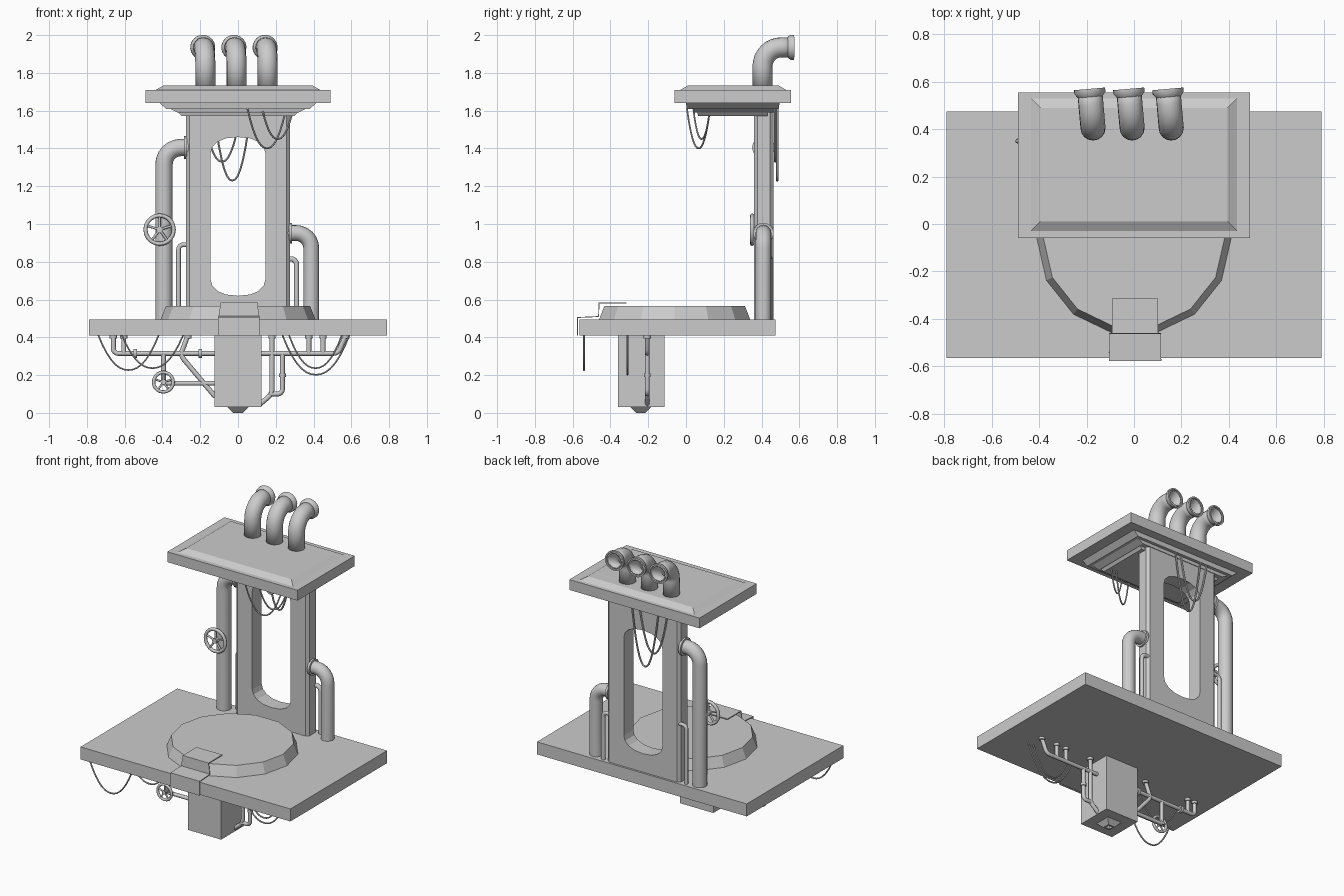
import bpy, bmesh, math
from mathutils import Vector, Matrix

if "Cube" in bpy.data.objects:
    bpy.data.objects.remove(bpy.data.objects["Cube"])


def add_mesh(name, bm):
    bmesh.ops.recalc_face_normals(bm, faces=bm.faces)
    me = bpy.data.meshes.new(name)
    bm.to_mesh(me)
    bm.free()
    ob = bpy.data.objects.new(name, me)
    bpy.context.collection.objects.link(ob)
    return ob


def smooth(ob, deg=50):
    bpy.ops.object.select_all(action='DESELECT')
    ob.select_set(True)
    bpy.context.view_layer.objects.active = ob
    bpy.ops.object.shade_smooth_by_angle(angle=math.radians(deg))


def box(name, x, y, z, top=(0, 0), bottom=(0, 0)):
    """Box from ranges, with optional x/y inset of the top or bottom face."""
    bm = bmesh.new()
    bmesh.ops.create_cube(bm, size=1)
    for v in bm.verts:
        ins = top if v.co.z > 0 else bottom
        sx, sy = (1 if v.co.x > 0 else -1), (1 if v.co.y > 0 else -1)
        v.co = (x[sx > 0] - sx * ins[0], y[sy > 0] - sy * ins[1], z[v.co.z > 0])
    return add_mesh(name, bm)


def lathe(name, profile, sides, loc, direction=(0, 0, 1), phase=0.0, closed=False):
    """Turned part: (radius, height) profile about an axis, capped unless closed."""
    bm = bmesh.new()
    m = Matrix.Translation(loc) @ Vector((0, 0, 1)).rotation_difference(Vector(direction)).to_matrix().to_4x4()
    rings = [[bm.verts.new(m @ Vector((r * math.cos(phase + 2 * math.pi * i / sides),
                                       r * math.sin(phase + 2 * math.pi * i / sides), h)))
              for i in range(sides)] for r, h in profile]
    pairs = list(zip(rings, rings[1:]))
    if closed:
        pairs.append((rings[-1], rings[0]))
    else:
        bm.faces.new(rings[0])
        bm.faces.new(rings[-1])
    for a, b in pairs:
        for i in range(sides):
            j = (i + 1) % sides
            bm.faces.new((a[i], a[j], b[j], b[i]))
    return add_mesh(name, bm)


def rounded(pts, radius, steps=6):
    """Path with its corners replaced by smooth bends."""
    pts = [Vector(p) for p in pts]
    out = [pts[0]]
    for a, b, c in zip(pts, pts[1:], pts[2:]):
        p, q = b + (a - b).normalized() * radius, b + (c - b).normalized() * radius
        w = math.cos((b - a).angle(c - b) / 2)
        for i in range(steps + 1):
            t = i / steps
            k = (1 - t) ** 2, 2 * w * t * (1 - t), t * t
            out.append((p * k[0] + b * k[1] + q * k[2]) / sum(k))
    return out + [pts[-1]]


def tube(name, pts, r, res=2, caps=True):
    cu = bpy.data.curves.new(name, 'CURVE')
    cu.dimensions = '3D'
    cu.bevel_depth, cu.bevel_resolution, cu.use_fill_caps = r, res, caps
    sp = cu.splines.new('POLY')
    sp.points.add(len(pts) - 1)
    for s, p in zip(sp.points, pts):
        s.co = (*p, 1)
    tmp = bpy.data.objects.new(name + "_path", cu)
    bpy.context.collection.objects.link(tmp)
    me = bpy.data.meshes.new_from_object(tmp)
    bpy.data.objects.remove(tmp)
    ob = bpy.data.objects.new(name, me)
    bpy.context.collection.objects.link(ob)
    smooth(ob)
    return ob


def collar(name, loc, direction, r, half):
    smooth(lathe(name, [(r, -half), (r, half)], 16, loc, direction), 40)


def cable(name, a, b, sag, r=0.005):
    a, b = Vector(a), Vector(b)
    pts = []
    for i in range(15):
        t = i / 14
        p = a.lerp(b, t)
        p.z -= sag * (1 - abs(2 * t - 1) ** 2.2)
        pts.append(p)
    tube(name, pts, r, 1)


def handwheel(name, c, R, r, stem):
    c = Vector(c)
    bpy.ops.mesh.primitive_torus_add(location=c, rotation=(math.pi / 2, 0, 0), major_radius=R,
                                     minor_radius=r, major_segments=20, minor_segments=8)
    bpy.context.object.name = name + "_rim"
    smooth(bpy.context.object)
    for i in range(5):
        a = math.pi / 2 + i * 2 * math.pi / 5
        tube(f"{name}_spoke_{i}", [c, c + Vector((math.cos(a), 0, math.sin(a))) * R], r * 0.6)
    smooth(lathe(name + "_stem", [(r * 1.6, -r), (r * 1.6, stem)], 12, c, (0, 1, 0)), 40)


# Base slab and 14-sided round pad
box("base_slab", (-0.79, 0.79), (-0.565, 0.475), (0.41, 0.495))
lathe("round_pad", [(0.41, 0.495), (0.382, 0.565)], 14, (0, -0.06, 0))

# Folded front plate running from the slab edge over the pad
bm = bmesh.new()
rows = [[bm.verts.new((0.005 + s * w, y, z)) for s in (-1, 1)] for y, z, w in
        [(-0.575, 0.41, 0.11), (-0.575, 0.505, 0.11), (-0.463, 0.51, 0.108), (-0.46, 0.582, 0.097), (-0.315, 0.582, 0.097)]]
for a, b in zip(rows, rows[1:]):
    bm.faces.new((a[0], a[1], b[1], b[0]))
plate = add_mesh("front_plate", bm)
mod = plate.modifiers.new("thickness", 'SOLIDIFY')
mod.thickness, mod.offset = 0.006, 0

# Hanging box with hollow square nozzle
box("lower_box", (-0.125, 0.125), (-0.36, -0.115), (0.03, 0.41))
lathe("lower_nozzle", [(0.078, 0.03), (0.035, 0), (0.022, 0), (0.022, 0.025)], 4, (0, -0.24, 0), phase=math.pi / 4)

# Column with chamfered corners and a rounded opening
column = box("column", (-0.275, 0.275), (0.36, 0.462), (0.495, 1.6))
bm = bmesh.new()
bm.from_mesh(column.data)
ups = [e for e in bm.edges if abs(e.verts[0].co.z - e.verts[1].co.z) > 0.5]
bmesh.ops.bevel(bm, geom=ups, offset=0.018, segments=1, affect='EDGES')
bm.to_mesh(column.data)
bm.free()
outline = []
for cz, s in ((1.375, 0), (0.705, math.pi)):
    for i in range(9):
        a = s + math.pi * i / 8
        outline.append((0.145 * math.copysign(abs(math.cos(a)) ** 0.85, math.cos(a)), cz + 0.085 * math.sin(a)))
bm = bmesh.new()
f = bm.faces.new([bm.verts.new((x, 0.2, z)) for x, z in outline])
ext = bmesh.ops.extrude_face_region(bm, geom=[f])
bmesh.ops.translate(bm, vec=(0, 0.4, 0), verts=[v for v in ext['geom'] if isinstance(v, bmesh.types.BMVert)])
cutter = add_mesh("opening_cutter", bm)
cutter.hide_render = True
mod = column.modifiers.new("opening", 'BOOLEAN')
mod.operation, mod.object, mod.solver = 'DIFFERENCE', cutter, 'EXACT'
bpy.context.view_layer.objects.active = column
bpy.ops.object.modifier_apply(modifier=mod.name)
bpy.data.objects.remove(cutter)

# Roof slab, bevelled top and stepped underside
box("roof_slab", (-0.49, 0.49), (-0.06, 0.555), (1.64, 1.71))
box("roof_top", (-0.435, 0.435), (-0.03, 0.53), (1.71, 1.733), top=(0.04, 0.04))
box("roof_step_1", (-0.415, 0.415), (0, 0.495), (1.61, 1.64), bottom=(0.035, 0.004))
box("roof_step_2", (-0.36, 0.36), (0.035, 0.47), (1.59, 1.61), bottom=(0.04, 0.004))
box("roof_step_3", (-0.315, 0.315), (0.06, 0.435), (1.573, 1.59), bottom=(0.015, 0.004))

# Three open chimneys bending backwards
for i, x in enumerate((-0.173, -0.008, 0.157)):
    end = Vector((x - 0.014, 0.565, 1.935))
    ob = tube(f"chimney_{i}", rounded([(x, 0.405, 1.71), (x, 0.405, 1.935), end], 0.1, 8), 0.053, 6, False)
    mod = ob.modifiers.new("wall", 'SOLIDIFY')
    mod.thickness, mod.offset = 0.007, -1
    smooth(lathe(f"chimney_lip_{i}", [(0.052, -0.03), (0.066, -0.012), (0.066, 0.005), (0.056, 0.005), (0.046, -0.03)],
                 20, end, (-0.087, 1, 0), closed=True), 40)

# Side pipes running into the column
for name, x, y, z, s, r, bend in (("left_pipe", -0.392, 0.41, 1.405, -1, 0.046, 0.09),
                                  ("right_pipe", 0.388, 0.41, 0.952, 1, 0.042, 0.08),
                                  ("left_small_pipe", -0.315, 0.445, 0.89, -1, 0.012, 0.025),
                                  ("right_small_pipe", 0.31, 0.445, 0.815, 1, 0.014, 0.03)):
    tube(name, rounded([(x, y, 0.495), (x, y, z), (s * 0.26, y, z)], bend), r, 6 if r > 0.02 else 2)
    if r > 0.02:
        collar(name + "_flange", (s * 0.278, y, z), (1, 0, 0), r * 1.3, 0.008)
handwheel("upper_wheel", (-0.415, 0.35, 0.97), 0.075, 0.011, 0.05)

# Pipework under the slab
Y = -0.205
PR = 0.013
runs = {
    "manifold_left": [(-0.66, 0.41), (-0.66, 0.315), (-0.12, 0.315)],
    "manifold_right": [(0.12, 0.315), (0.53, 0.315), (0.57, 0.41)],
    "drop_left": [(-0.605, 0.41), (-0.605, 0.315)],
    "drop_right_a": [(0.375, 0.41), (0.375, 0.315)],
    "drop_right_b": [(0.45, 0.41), (0.45, 0.315)],
    "valve_drop": [(-0.395, 0.315), (-0.395, 0.165)],
    "valve_run": [(-0.395, 0.157), (-0.12, 0.157)],
    "slanted_pipe": [(-0.265, 0.41), (-0.305, 0.305), (-0.12, 0.085)],
    "outlet_pipe": [(0.18, 0.41), (0.18, 0.1), (0.115, 0.045)],
    "return_pipe": [(0.235, 0.315), (0.235, 0.1), (0.165, 0.1)],
}
for name, pts in runs.items():
    pts = [(x, Y, z) for x, z in pts]
    tube(name, rounded(pts, 0.025, 4), PR)
    for p in (pts[0], pts[-1]):
        if p[2] == 0.41:
            collar(name + "_flange", (p[0], Y, 0.402), (0, 0, 1), 0.019, 0.008)
for i, (x, z, d) in enumerate(((-0.545, 0.315, (1, 0, 0)), (-0.2, 0.315, (1, 0, 0)), (0.235, 0.2, (0, 0, 1)))):
    collar(f"pipe_joint_{i}", (x, Y, z), d, 0.024 if i < 2 else 0.018, 0.009)
handwheel("lower_wheel", (-0.395, Y - 0.02, 0.163), 0.052, 0.009, 0.03)

# Hanging cables under the slab and roof, and behind the column
cable("slab_cable_a", (-0.74, -0.54, 0.412), (-0.42, -0.54, 0.412), 0.185)
cable("slab_cable_b", (-0.615, -0.31, 0.412), (-0.29, -0.31, 0.412), 0.175)
cable("slab_cable_c", (0.235, -0.31, 0.412), (0.59, -0.31, 0.412), 0.21)
cable("slab_cable_d", (0.27, -0.31, 0.412), (0.55, -0.31, 0.412), 0.175)
cable("roof_cable_a", (0.05, 0.005, 1.612), (0.25, 0.125, 1.59), 0.2)
cable("roof_cable_b", (0.13, 0.04, 1.6), (0.29, 0.125, 1.6), 0.15)
cable("back_cable_a", (-0.13, 0.483, 1.62), (0.07, 0.483, 1.62), 0.39, 0.006)
cable("back_cable_b", (-0.19, 0.472, 1.62), (0.02, 0.472, 1.62), 0.29, 0.006)
